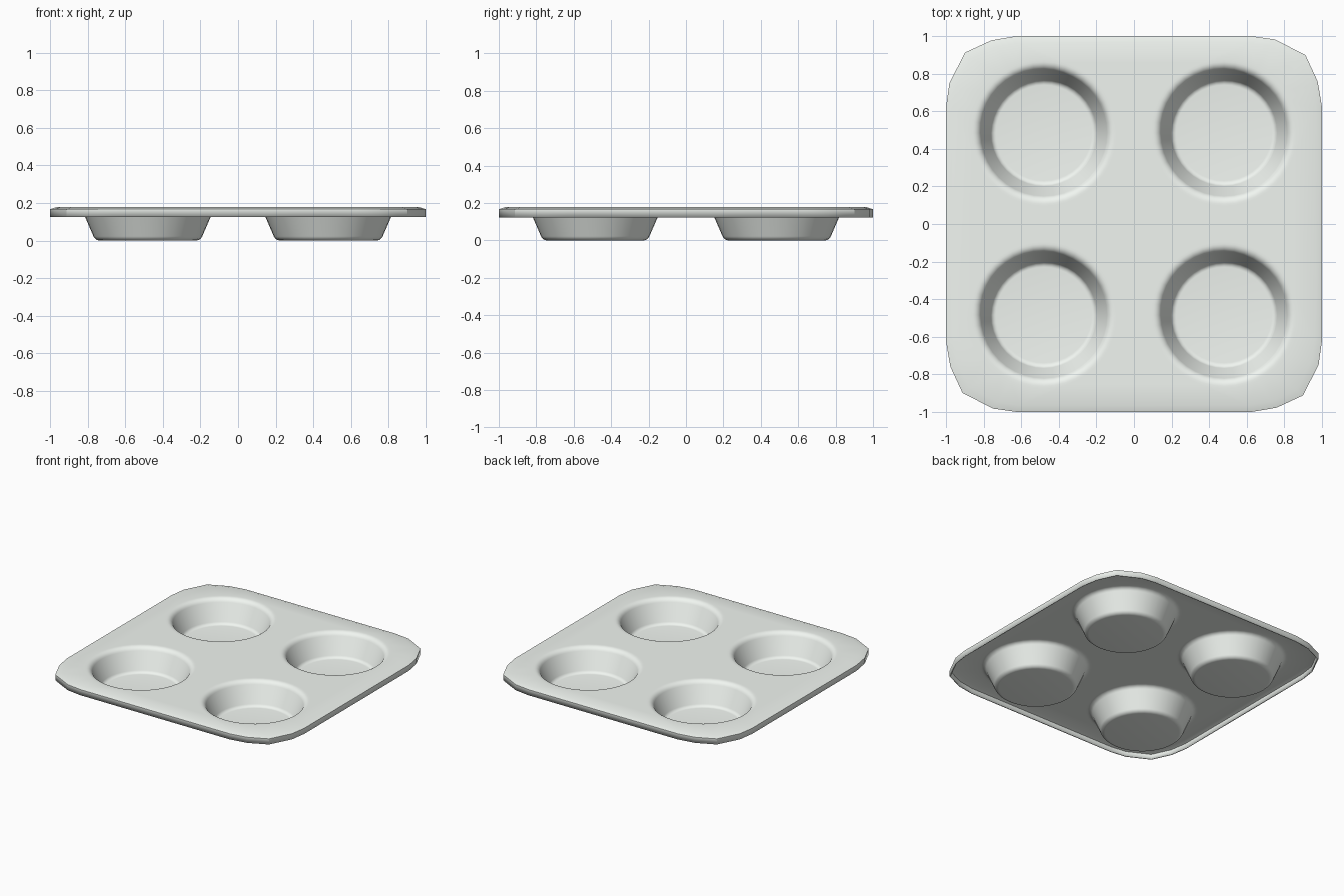
import bpy, bmesh
from math import sin, cos, pi, radians

if "Cube" in bpy.data.objects:
    bpy.data.objects.remove(bpy.data.objects["Cube"])

SEG, TOP, FLOOR = 40, 0.178, 0.008
CUP_X, CUP_Y = 0.48, 0.485
SLOPE = radians(67)

def add_loop(bm, pts):
    return [bm.verts.new(p) for p in pts]

def loop_edges(bm, vs):
    out = []
    for a, b in zip(vs, vs[1:] + vs[:1]):
        out.append(bm.edges.get((a, b)) or bm.edges.new((a, b)))
    return out

def skin(bm, a, b):
    n = len(a)
    for i in range(n):
        j = (i + 1) % n
        bm.faces.new((a[i], a[j], b[j], b[i]))

# rounded-square outline: one faceted corner turned four times
corner = [(1, .63), (.978, .76), (.913, .9), (.75, .983), (.63, 1)]
outline = []
for k in range(4):
    c, s = round(cos(k * pi / 2)), round(sin(k * pi / 2))
    outline += [(x * c - y * s, x * s + y * c) for x, y in corner]

# cup profile: rolled lip, sloping wall, rounded foot (radius, z)
profile = [(.39, TOP)]
for i in range(6):
    a = SLOPE * i / 5
    profile.append((.378 - .045 * sin(a), TOP - .045 * (1 - cos(a))))
for i in range(5, -1, -1):
    a = SLOPE * i / 5
    profile.append((.255 + .03 * sin(a), FLOOR + .03 * (1 - cos(a))))

bm = bmesh.new()

# skirt: shallow chamfer and vertical drop
rings = [add_loop(bm, [(x * f, y * f, z) for x, y in outline])
         for f, z in ((.965, TOP), (1, .167), (1, .124))]
for a, b in zip(rings, rings[1:]):
    skin(bm, a, b)
fill = loop_edges(bm, rings[0])

# four cups
for sx in (-1, 1):
    for sy in (-1, 1):
        cup = [add_loop(bm, [(sx * CUP_X + r * cos(2 * pi * i / SEG),
                              sy * CUP_Y + r * sin(2 * pi * i / SEG), z)
                             for i in range(SEG)]) for r, z in profile]
        for a, b in zip(cup, cup[1:]):
            skin(bm, a, b)
        bm.faces.new(cup[-1])
        fill += loop_edges(bm, cup[0])

# flat deck around the cups
bmesh.ops.triangle_fill(bm, use_beauty=True, use_dissolve=False, edges=fill, normal=(0, 0, 1))
bmesh.ops.recalc_face_normals(bm, faces=bm.faces[:])
bm.normal_update()
if sum(f.normal.z * f.calc_area() for f in bm.faces) < 0:
    bmesh.ops.reverse_faces(bm, faces=bm.faces[:])

me = bpy.data.meshes.new("muffin_tray")
bm.to_mesh(me)
bm.free()
tray = bpy.data.objects.new("muffin_tray", me)
bpy.context.collection.objects.link(tray)
bpy.context.view_layer.objects.active = tray
tray.select_set(True)
bpy.ops.object.shade_smooth_by_angle(angle=radians(19))

# pale metal
mat = bpy.data.materials.new("pale_metal")
mat.diffuse_color = (0.88, 0.92, 0.88, 1)
mat.use_nodes = True
mat.node_tree.nodes["Principled BSDF"].inputs["Base Color"].default_value = mat.diffuse_color
me.materials.append(mat)

# sheet metal thickness, inwards from the upper surface
solid = tray.modifiers.new("thickness", 'SOLIDIFY')
solid.thickness = FLOOR
solid.offset = -1
solid.use_even_offset = True
solid.use_quality_normals = True
